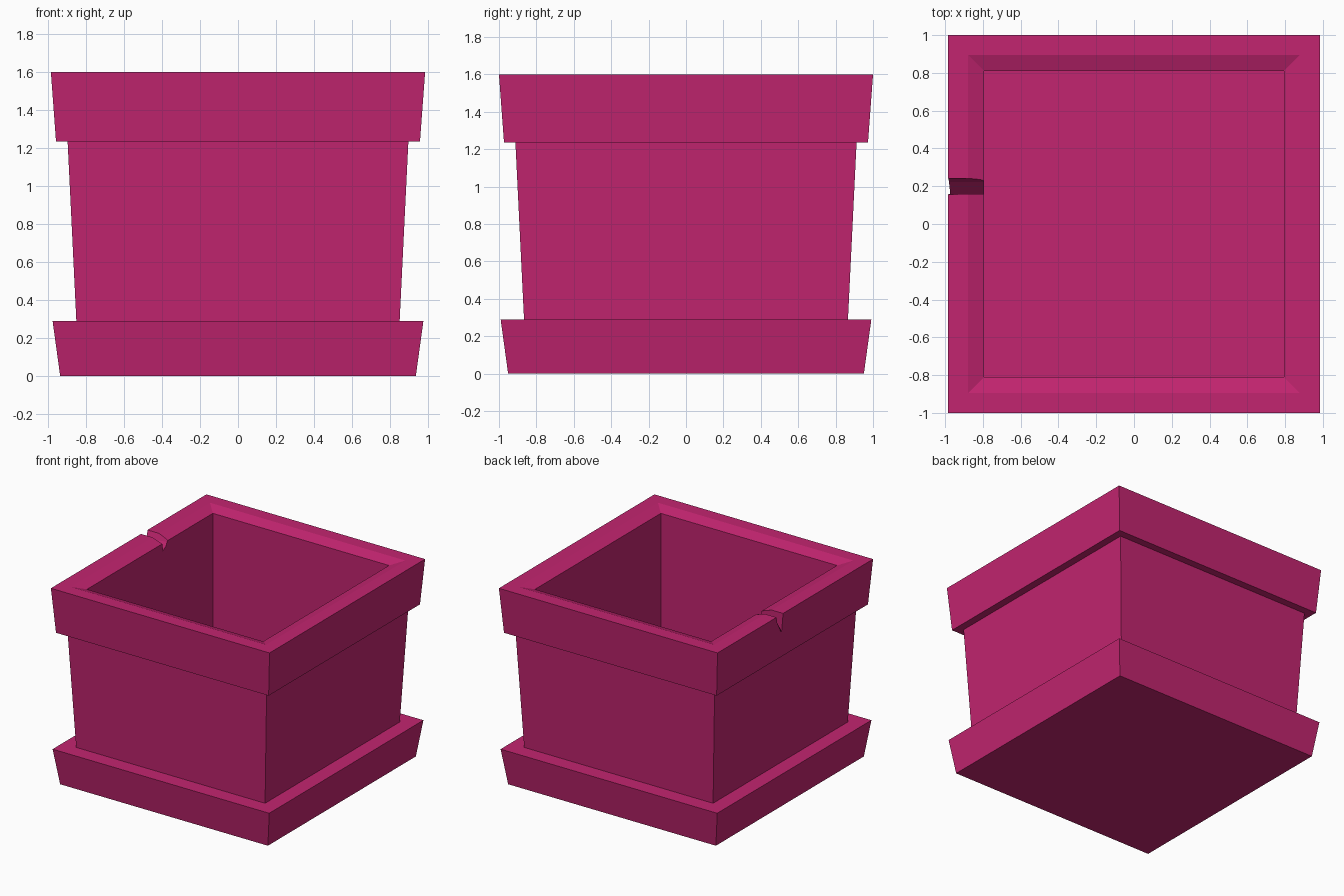
import bpy
import bmesh

cube = bpy.data.objects.get("Cube")
if cube:
    bpy.data.objects.remove(cube, do_unlink=True)

magenta = bpy.data.materials.new("magenta_plastic")
magenta.use_nodes = True
COLOR = (0.54, 0.018, 0.16, 1)
magenta.diffuse_color = COLOR
magenta.node_tree.nodes["Principled BSDF"].inputs["Base Color"].default_value = COLOR


def loft(name, rings):
    """Skin a stack of matching point rings and cap both ends."""
    bm = bmesh.new()
    loops = [[bm.verts.new(p) for p in ring] for ring in rings]
    n = len(loops[0])
    for low, high in zip(loops, loops[1:]):
        for i in range(n):
            j = (i + 1) % n
            bm.faces.new((low[i], low[j], high[j], high[i]))
    bm.faces.new(loops[0])
    bm.faces.new(loops[-1])
    bmesh.ops.recalc_face_normals(bm, faces=bm.faces)
    mesh = bpy.data.meshes.new(name)
    bm.to_mesh(mesh)
    bm.free()
    mesh.materials.append(magenta)
    obj = bpy.data.objects.new(name, mesh)
    bpy.context.collection.objects.link(obj)
    return obj


def rectangle(x, z):
    """Horizontal ring, slightly longer in y than in x."""
    y = x + 0.016
    return [(-x, -y, z), (x, -y, z), (x, y, z), (-x, y, z)]


# Planter profile: saucer, tapered body, rim, bevelled lip, inner walls, floor
profile = [
    (0.935, 0), (0.975, 0.29), (0.85, 0.29), (0.896, 1.235),
    (0.957, 1.235), (0.984, 1.6), (0.88, 1.6), (0.793, 1.57), (0.793, 0.2),
]
planter = loft("square_planter", [rectangle(x, z) for x, z in profile])

# Slanted wedge that cuts the notch through one side of the rim
def wedge(x, depth):
    return [(x, 0.155, 1.7), (x, 0.16, 1.6 - depth),
            (x, 0.222, 1.6 - depth * 0.4), (x, 0.242, 1.6), (x, 0.242, 1.7)]


cutter = loft("notch_cutter", [wedge(-1.05, 0.175), wedge(-0.7, 0.065)])
cutter.hide_render = True
cutter.hide_viewport = True

notch = planter.modifiers.new("rim_notch", "BOOLEAN")
notch.operation = "DIFFERENCE"
notch.solver = "EXACT"
notch.object = cutter
